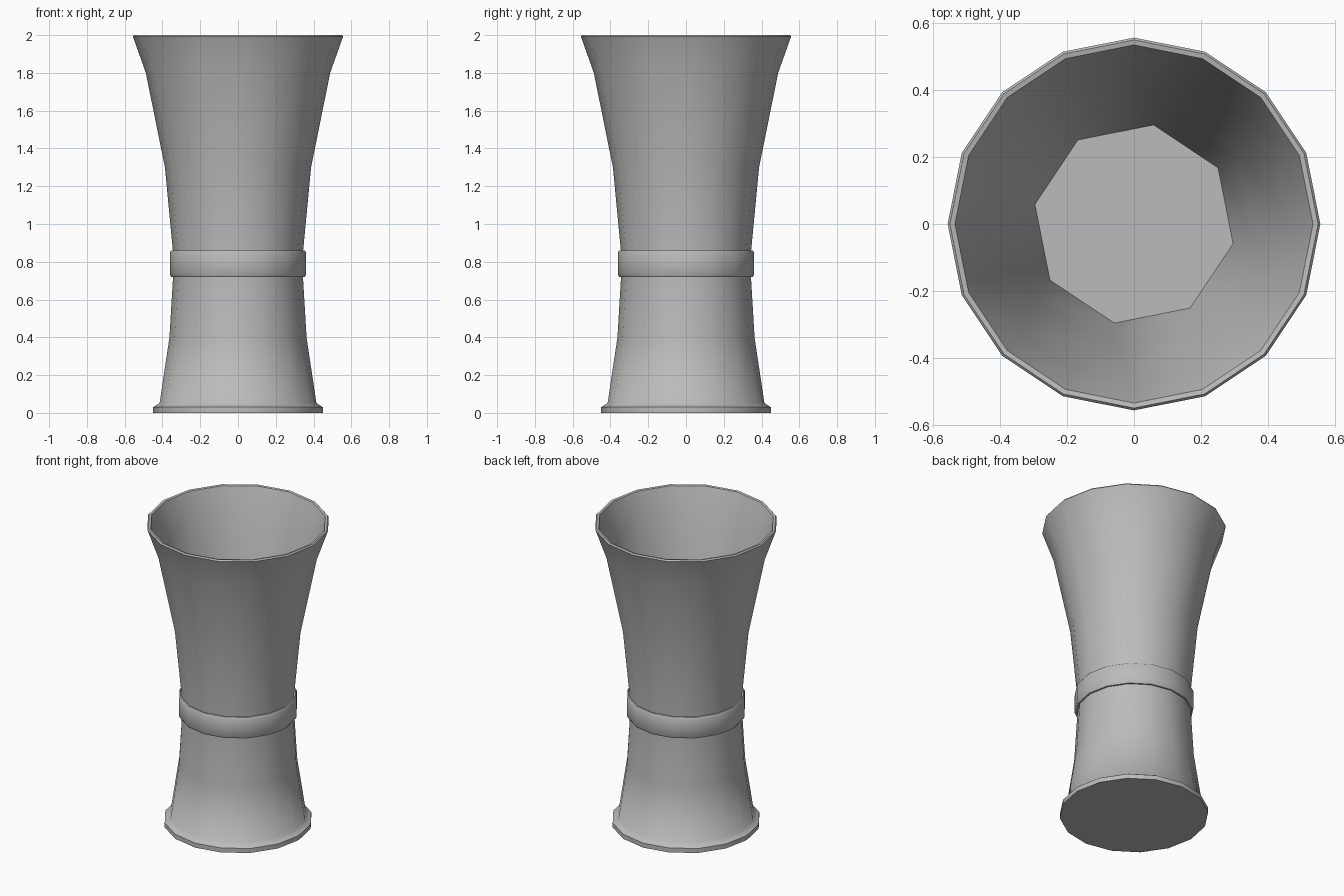
import bpy, bmesh
from math import cos, sin, pi, radians

SIDES = 16

if "Cube" in bpy.data.objects:
    bpy.data.objects.remove(bpy.data.objects["Cube"], do_unlink=True)

grey = bpy.data.materials.new("brushed_grey")
grey.use_nodes = True
colour = (0.5, 0.5, 0.5, 1)
grey.diffuse_color = colour
grey.node_tree.nodes["Principled BSDF"].inputs["Base Color"].default_value = colour


def ring(bm, radius, z, sides=SIDES, turn=0.0):
    """One level loop of vertices."""
    return [bm.verts.new((radius * cos(turn + 2 * pi * i / sides),
                          radius * sin(turn + 2 * pi * i / sides), z))
            for i in range(sides)]


def bridge(bm, a, b):
    n = len(a)
    for i in range(n):
        j = (i + 1) % n
        bm.faces.new((a[i], a[j], b[j], b[i]))


def lathe(bm, profile, closed=False):
    rings = [ring(bm, r, z) for r, z in profile]
    for a, b in zip(rings, rings[1:]):
        bridge(bm, a, b)
    if closed:
        bridge(bm, rings[-1], rings[0])
    return rings


def finish(bm, name):
    bmesh.ops.recalc_face_normals(bm, faces=bm.faces)
    mesh = bpy.data.meshes.new(name)
    bm.to_mesh(mesh)
    bm.free()
    mesh.materials.append(grey)
    obj = bpy.data.objects.new(name, mesh)
    bpy.context.collection.objects.link(obj)
    bpy.ops.object.select_all(action='DESELECT')
    obj.select_set(True)
    bpy.context.view_layer.objects.active = obj
    bpy.ops.object.shade_smooth_by_angle(angle=radians(55))


# Flared body: foot, waist, rounded lip and upper inner wall
bm = bmesh.new()
rings = lathe(bm, [(0.45, 0), (0.45, 0.03), (0.437, 0.038), (0.415, 0.052),
                   (0.363, 0.4), (0.344, 0.72), (0.345, 0.86), (0.387, 1.3),
                   (0.488, 1.8), (0.552, 1.98), (0.557, 1.992), (0.55, 2),
                   (0.535, 1.997), (0.468, 1.8)])
bm.faces.new(rings[0])

# Lower inner wall narrows to eight sides, down to a flat floor
wall = rings[-1]
turn = 1.5 * 2 * pi / SIDES
half = SIDES // 2
neck = ring(bm, 0.375, 1.3, half, turn)
floor = ring(bm, 0.302, 0.86, half, turn)
for k in range(half):
    a, b, c = (wall[(2 * k + s) % SIDES] for s in (1, 2, 3))
    bm.faces.new((a, b, neck[k]))
    bm.faces.new((b, c, neck[(k + 1) % half], neck[k]))
bridge(bm, neck, floor)
bm.faces.new(floor)
finish(bm, "cup_body")

# Waist band with softened edges
bm = bmesh.new()
lathe(bm, [(0.335, 0.72), (0.354, 0.72), (0.361, 0.732), (0.361, 0.848),
           (0.354, 0.86), (0.335, 0.86)], closed=True)
finish(bm, "waist_band")
